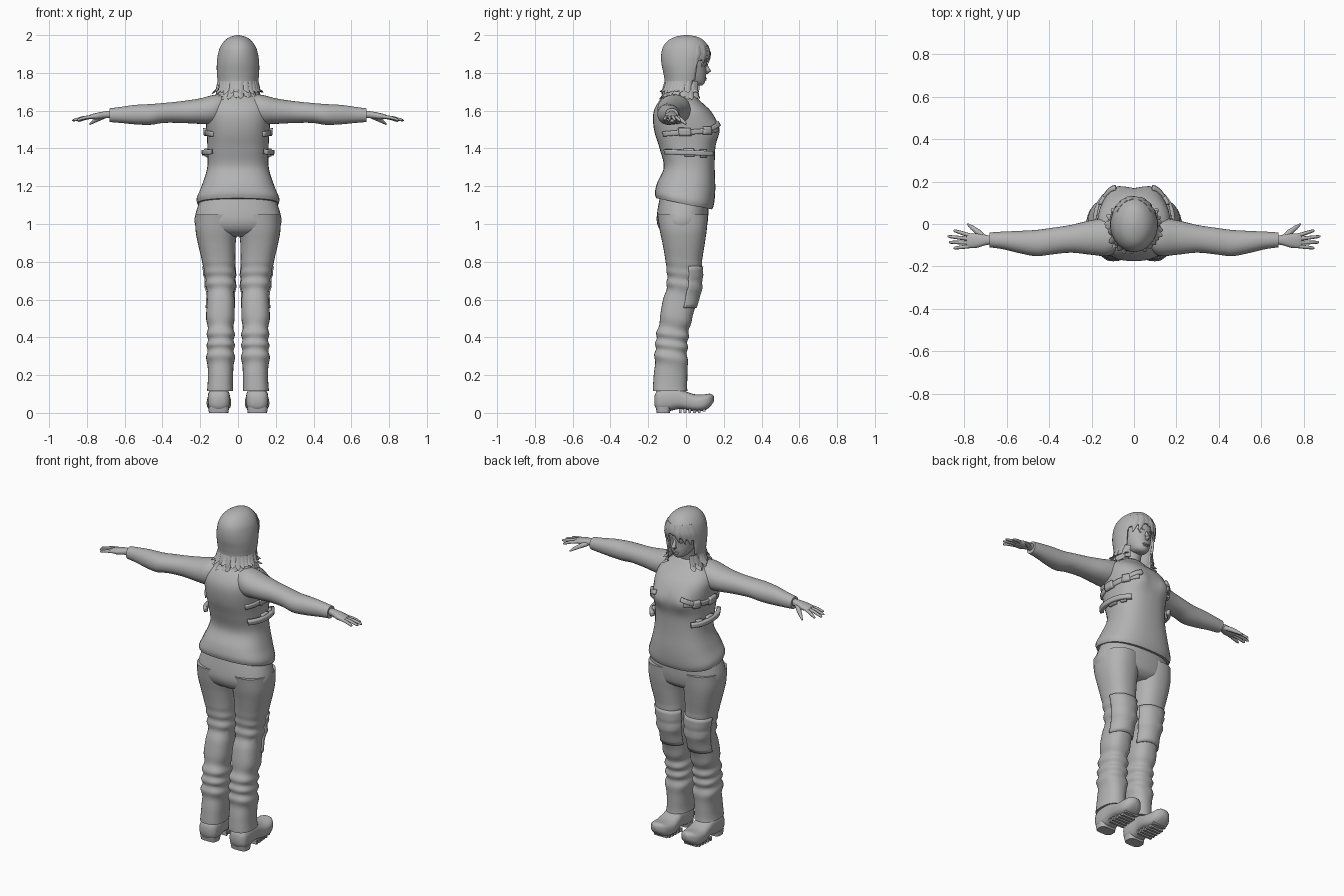
import bpy, bmesh, math, random
from mathutils import Vector

if "Cube" in bpy.data.objects:
    bpy.data.objects.remove(bpy.data.objects["Cube"])

random.seed(4)
grey = bpy.data.materials.new("plain grey")
grey.diffuse_color = (0.45, 0.45, 0.45, 1)
grey.use_nodes = True
grey.node_tree.nodes["Principled BSDF"].inputs["Base Color"].default_value = grey.diffuse_color


def finish(name, bm, mirror=False, solid=0, angle=50):
    bmesh.ops.recalc_face_normals(bm, faces=bm.faces)
    me = bpy.data.meshes.new(name)
    bm.to_mesh(me)
    bm.free()
    me.materials.append(grey)
    ob = bpy.data.objects.new(name, me)
    bpy.context.collection.objects.link(ob)
    bpy.ops.object.select_all(action='DESELECT')
    ob.select_set(True)
    bpy.context.view_layer.objects.active = ob
    bpy.ops.object.shade_smooth_by_angle(angle=math.radians(angle))
    if solid:
        m = ob.modifiers.new("thickness", 'SOLIDIFY')
        m.thickness, m.offset = solid, -1
    if mirror:
        ob.modifiers.new("mirror", 'MIRROR').use_mirror_merge = False
    return ob


def interp(keys, t):
    """Smooth interpolation of rows (t, u0, u1, v0, v1)."""
    n = len(keys)
    i = max(j for j in range(n - 1) if j == 0 or keys[j][0] <= t)
    h = keys[i + 1][0] - keys[i][0]
    s = (t - keys[i][0]) / h

    def slope(j, k):
        a, b = max(j - 1, 0), min(j + 1, n - 1)
        return (keys[b][k] - keys[a][k]) / (keys[b][0] - keys[a][0])
    return [(2*s**3 - 3*s*s + 1) * keys[i][k] + (s**3 - 2*s*s + s) * h * slope(i, k)
            + (3*s*s - 2*s**3) * keys[i + 1][k] + (s**3 - s*s) * h * slope(i + 1, k)
            for k in range(1, 5)]


def surface(keys, axis=2, e=0.85, deform=None):
    """Function (t, angle) -> point on a body with super-elliptic sections."""
    def f(t, a):
        u0, u1, v0, v1 = interp(keys, t)
        c, s = math.cos(a), math.sin(a)
        u = (u0 + u1) / 2 + (u1 - u0) / 2 * math.copysign(abs(c) ** e, c)
        v = (v0 + v1) / 2 + (v1 - v0) / 2 * math.copysign(abs(s) ** e, s)
        p = Vector([(t, u, v), (u, t, v), (u, v, t)][axis])
        return deform(p) if deform else p
    return f


def skin(bm, rings, caps=True):
    vs = [[bm.verts.new(p) for p in r] for r in rings]
    n = len(vs[0])
    for a, b in zip(vs, vs[1:]):
        for i in range(n):
            bm.faces.new((a[i], a[(i + 1) % n], b[(i + 1) % n], b[i]))
    if caps:
        bm.faces.new(vs[0][::-1])
        bm.faces.new(vs[-1])


def body(bm, f, keys, steps=24, seg=32, caps=True):
    t0, t1 = keys[0][0], keys[-1][0]
    skin(bm, [[f(t0 + (t1 - t0) * i / steps, 2 * math.pi * j / seg) for j in range(seg)]
              for i in range(steps + 1)], caps)


def loft(name, keys, axis=2, e=0.85, deform=None, mirror=False, steps=24):
    f = surface(keys, axis, e, deform)
    bm = bmesh.new()
    body(bm, f, keys, steps)
    finish(name, bm, mirror)
    return f


def tube(bm, pts, radii, flat=1.0, side=None, seg=8):
    """Tapered tube along points; side gives the wide direction if flattened."""
    pts = [Vector(p) for p in pts]
    rings = []
    for i, p in enumerate(pts):
        d = (pts[min(i + 1, len(pts) - 1)] - pts[max(i - 1, 0)]).normalized()
        u = Vector(side) if side else d.orthogonal()
        u = (u - d * u.dot(d)).normalized()
        w = d.cross(u)
        rings.append([p + radii[i] * (u * math.cos(k * 2 * math.pi / seg)
                      + w * flat * math.sin(k * 2 * math.pi / seg)) for k in range(seg)])
    skin(bm, rings)


def patch(bm, f, a0, a1, z0, z1, h, off, na=16, nz=3):
    """Raised plate hugging surface f, middle height running z0 -> z1."""
    grid = []
    for i in range(na + 1):
        a = math.radians(a0 + (a1 - a0) * i / na)
        row = []
        for j in range(nz + 1):
            z = z0 + (z1 - z0) * i / na + h * (2 * j / nz - 1)
            tg = f(z, a + .04) - f(z, a - .04)
            row.append(bm.verts.new(f(z, a) + off * Vector((tg.y, -tg.x, 0)).normalized()))
        grid.append(row)
    for i in range(na):
        for j in range(nz):
            bm.faces.new((grid[i][j], grid[i+1][j], grid[i+1][j+1], grid[i][j+1]))


def ellipsoid(bm, c, r):
    vs = bmesh.ops.create_uvsphere(bm, u_segments=16, v_segments=10, radius=1)['verts']
    bmesh.ops.scale(bm, vec=r, verts=vs)
    bmesh.ops.translate(bm, vec=c, verts=vs)


# jacket: slanted hem and a rounded bust
def jacket_shape(p):
    k = min(1, max(0, (1.3 - p.z) / .18))
    if p.y > 0:
        p.y += .022 * math.exp(-((abs(p.x) - .085) / .05) ** 2 - ((p.z - 1.5) / .05) ** 2)
    p.z -= .2 * p.y * k
    return p


JACKET = [(1.105, -.215, .215, -.158, .138), (1.13, -.22, .22, -.165, .148),
          (1.20, -.193, .193, -.153, .155), (1.30, -.163, .163, -.118, .152),
          (1.40, -.162, .162, -.140, .155), (1.48, -.166, .166, -.165, .168),
          (1.55, -.172, .172, -.175, .158), (1.60, -.172, .172, -.170, .13),
          (1.64, -.155, .155, -.150, .088), (1.67, -.118, .118, -.125, .055),
          (1.70, -.07, .07, -.085, .03)]
jacket = loft("jacket", JACKET, e=.8, deform=jacket_shape, steps=40)

# sleeves
loft("sleeves", [(.06, -.12, 0, 1.56, 1.68), (.12, -.15, .025, 1.53, 1.685),
                 (.2, -.145, .018, 1.53, 1.665), (.3, -.135, -.005, 1.535, 1.65),
                 (.4, -.145, -.02, 1.535, 1.64), (.46, -.152, -.028, 1.525, 1.635),
                 (.55, -.135, -.033, 1.528, 1.63), (.62, -.118, -.036, 1.535, 1.62),
                 (.68, -.11, -.04, 1.54, 1.612)], axis=0, e=.95, mirror=True)

# hands with fingers and thumb
HAND = [(.66, -.095, -.055, 1.56, 1.60), (.70, -.1, -.052, 1.56, 1.597),
        (.74, -.112, -.045, 1.554, 1.59), (.78, -.113, -.046, 1.556, 1.58),
        (.79, -.108, -.05, 1.56, 1.575)]
bm = bmesh.new()
body(bm, surface(HAND, 0), HAND, 10, 16)
for y, tip in ((-.055, (.85, -.03, 1.545)), (-.071, (.878, -.058, 1.548)),
               (-.088, (.872, -.086, 1.55)), (-.104, (.85, -.114, 1.552))):
    a, b = Vector((.77, y, 1.568)), Vector(tip)
    tube(bm, [a, a.lerp(b, .5) + Vector((0, 0, .003)), a.lerp(b, .92), b], [.0095, .009, .007, .003])
tube(bm, [(.70, -.07, 1.575), (.735, -.038, 1.56), (.765, -.015, 1.543), (.785, 0, 1.528)],
     [.014, .014, .01, .004])
finish("hands", bm, mirror=True)

# side straps and buckles on the jacket
bm = bmesh.new()
patch(bm, jacket, -42, 58, 1.475, 1.50, .013, .009)
patch(bm, jacket, 25, 66, 1.485, 1.535, .012, .015)
patch(bm, jacket, -42, 48, 1.385, 1.372, .013, .009)
for a, z in ((-2, 1.487), (34, 1.495), (2, 1.378), (28, 1.374)):
    patch(bm, jacket, a - 7, a + 7, z, z, .021, .016, 4)
finish("straps", bm, mirror=True, solid=.022, angle=35)


# trousers: seat, legs with soft folds, knee patches
def folds(p):
    k = min(1, max(0, (.82 - p.z) / .15))
    w = .004 * k * math.sin(p.z * 62 + 14 * p.y + 3 * math.sin(p.z * 17))
    return p + Vector((w if p.x > .09 else -w, w * (1 if p.y > -.06 else -1), 0))


loft("trouser_seat", [(.935, -.14, .14, -.09, .07), (.96, -.205, .205, -.13, .10),
                      (1.0, -.228, .228, -.152, .113), (1.05, -.226, .226, -.154, .118),
                      (1.16, -.19, .19, -.135, .12)])
leg = loft("trouser_legs", [(.115, .028, .162, -.172, .01), (.2, .022, .163, -.17, .01),
                            (.3, .02, .165, -.165, .006), (.4, .02, .162, -.158, .012),
                            (.5, .022, .165, -.138, .03), (.6, .018, .164, -.118, .066),
                            (.7, .014, .172, -.10, .08), (.8, .014, .19, -.108, .085),
                            (.9, .012, .213, -.125, .10), (.97, .004, .225, -.14, .11),
                            (1.05, .002, .224, -.152, .117)],
           deform=folds, mirror=True, steps=90)
bm = bmesh.new()
patch(bm, leg, 12, 160, .665, .665, .11, .008, 20, 10)
finish("knee_patches", bm, mirror=True, solid=.015, angle=35)

# clogs with upturned toes, heel blocks and tread bars
CLOG = [(-.167, .075, .13, .04, .09), (-.155, .052, .152, .012, .12),
        (-.10, .042, .16, .008, .135), (-.04, .045, .16, .02, .13), (0, .04, .162, .016, .113),
        (.05, .036, .166, .008, .098), (.10, .045, .162, .014, .098),
        (.13, .06, .145, .035, .102), (.147, .09, .12, .06, .09)]
loft("clogs", CLOG, axis=1, e=.75, mirror=True)
loft("clog_heels", [(0, .052, .154, -.155, -.085), (.03, .046, .158, -.16, -.08)], e=.6, mirror=True, steps=2)
bm = bmesh.new()
for i in range(6):
    y = -.03 + .025 * i
    w = .05 - .0015 * i
    vs = bmesh.ops.create_cube(bm, size=1)['verts']
    bmesh.ops.scale(bm, vec=(2 * w, .014, .022), verts=vs)
    bmesh.ops.translate(bm, vec=(.101, y, .011 + (.008 if i == 5 else 0)), verts=vs)
finish("clog_treads", bm, mirror=True, angle=30)

# neck, head and face
loft("neck", [(1.66, -.06, .06, -.085, .02), (1.70, -.05, .05, -.07, .025),
              (1.78, -.05, .05, -.07, .05)], e=1, steps=8)
loft("head", [(1.733, -.018, .018, .05, .086), (1.745, -.04, .04, .01, .098),
              (1.78, -.062, .062, -.05, .105), (1.82, -.074, .074, -.08, .107),
              (1.87, -.08, .08, -.10, .113), (1.92, -.078, .078, -.10, .108),
              (1.965, -.045, .045, -.05, .065)], e=.95)
bm = bmesh.new()
tube(bm, [(0, .10, 1.86), (0, .108, 1.835), (0, .119, 1.81), (0, .105, 1.798)], [.006, .009, .014, .01])
ellipsoid(bm, (0, .101, 1.772), (.022, .009, .005))
ellipsoid(bm, (0, .099, 1.763), (.018, .010, .005))
for s in (-1, 1):
    ellipsoid(bm, (.03 * s, .096, 1.838), (.013, .008, .006))
    tube(bm, [(.015 * s, .108, 1.855), (.032 * s, .104, 1.86), (.05 * s, .092, 1.854)], [.004, .005, .002])
finish("face_features", bm)

# hair: a cap with an opening for the face, plus loose locks
HAIR = [(1.69, -.112, .112, -.12, .09), (1.75, -.108, .108, -.113, .10),
        (1.80, -.112, .112, -.12, .112), (1.85, -.112, .112, -.13, .122),
        (1.90, -.106, .106, -.131, .13), (1.94, -.093, .093, -.12, .118),
        (1.975, -.066, .066, -.09, .09), (1.993, -.036, .036, -.05, .055),
        (2.0, -.008, .008, -.01, .015)]
hair = surface(HAIR, e=1)
bm = bmesh.new()
body(bm, hair, HAIR, 44, 48)
gone = []
for f in bm.faces:
    c = f.calc_center_median()
    side_edge = .06 - max(0, 1.85 - c.z) * .2
    if c.z < 1.6905 or (c.y > side_edge and c.z < 1.89 - .35 * abs(c.x - .015)):
        gone.append(f)
bmesh.ops.delete(bm, geom=gone, context='FACES')
finish("hair_cap", bm, solid=.012)

bm = bmesh.new()
for layer in range(2):
    for i in range(20):
        a = math.radians(-218 + 256 * i / 19 + random.uniform(-5, 5))
        z = 1.755 - .03 * layer
        out = Vector((math.cos(a), math.sin(a), 0))
        r = random.uniform(.008, .032)
        p = hair(z, a) - out * .004
        q = hair(1.70, a) + out * .002
        q.z = z - .045
        tip = q + out * r + Vector((0, 0, -random.uniform(.008, .026)))
        tube(bm, [p, q, q.lerp(tip, .6), tip], [.014, .018, .012, .002], .35,
             (-out.y, out.x, 0), 6)
# fringe locks
for a in (35, 55, 72, 98, 115, 130, 145):
    a = math.radians(a)
    zs = (1.945, 1.905, 1.875, 1.845 - .03 * abs(math.cos(a)))
    tube(bm, [hair(z, a + (.06 if math.cos(a) < 0 else -.06) * k) for k, z in enumerate(zs)],
         [.012, .018, .015, .002], .3, (-math.sin(a), math.cos(a), 0), 6)
finish("hair_locks", bm)
